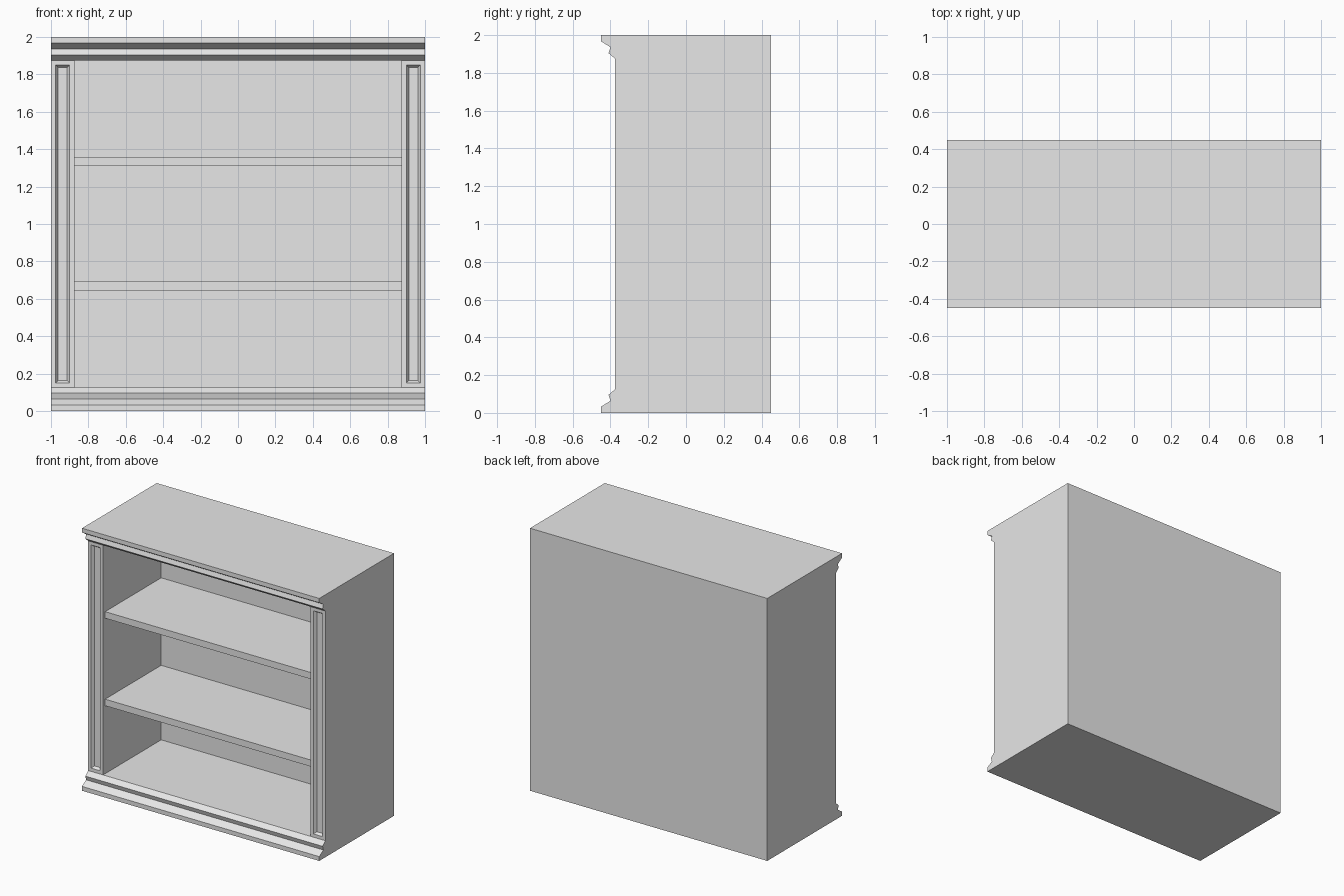
import bpy, bmesh

if "Cube" in bpy.data.objects:
    bpy.data.objects.remove(bpy.data.objects["Cube"], do_unlink=True)

# One plain grey for the whole bookcase
grey = bpy.data.materials.new("plain_grey")
grey.use_nodes = True
grey.diffuse_color = (0.8, 0.8, 0.8, 1)
grey.node_tree.nodes["Principled BSDF"].inputs["Base Color"].default_value = (0.8, 0.8, 0.8, 1)

HEIGHT, FRONT, BACK = 2.0, -0.375, 0.45
WALL = 0.125          # thickness of sides, back, top and base
INNER = 1 - WALL      # half width of the opening


def loft(name, first, second):
    """Solid between two matching outlines."""
    bm = bmesh.new()
    a = [bm.verts.new(p) for p in first]
    b = [bm.verts.new(p) for p in second]
    n = len(a)
    bm.faces.new(a)
    bm.faces.new(b[::-1])
    for i in range(n):
        j = (i + 1) % n
        bm.faces.new((a[j], a[i], b[i], b[j]))
    bmesh.ops.recalc_face_normals(bm, faces=bm.faces)
    mesh = bpy.data.meshes.new(name)
    bm.to_mesh(mesh)
    bm.free()
    mesh.materials.append(grey)
    obj = bpy.data.objects.new(name, mesh)
    bpy.context.collection.objects.link(obj)
    return obj


def rect(x0, x1, z0, z1, y):
    return [(x0, y, z0), (x1, y, z0), (x1, y, z1), (x0, y, z1)]


def box(name, x0, x1, y0, y1, z0, z1):
    return loft(name, rect(x0, x1, z0, z1, y0), rect(x0, x1, z0, z1, y1))


# Carcass: side profile with the moulding mirrored at base and cornice
moulding = [(-0.45, 0), (-0.45, 0.033), (-0.4, 0.064), (-0.41, 0.096), (FRONT, WALL)]
cornice = [(y, HEIGHT - z) for y, z in reversed(moulding)]
profile = moulding + cornice + [(BACK, HEIGHT), (BACK, 0)]
carcass = loft("carcass", [(-1, y, z) for y, z in profile], [(1, y, z) for y, z in profile])

# Cutters: the shelf opening and a bevelled recess in each front post
cutters = [box("opening_cutter", -INNER, INNER, -0.6, BACK - WALL, WALL, HEIGHT - WALL)]
DEPTH, SLOPE = 0.02, 0.013
for side in (-1, 1):
    def recess(grow, y):
        x, half = side * 0.9375, 0.0375 + grow
        return rect(x - half, x + half, 0.15 - grow, 1.85 + grow, y)
    cutters.append(loft("recess_cutter", recess(SLOPE / 2, FRONT - DEPTH / 2),
                        recess(-SLOPE, FRONT + DEPTH)))

for cutter in cutters:
    mod = carcass.modifiers.new("cut", "BOOLEAN")
    mod.operation, mod.solver, mod.object = "DIFFERENCE", "EXACT", cutter

# Bake the cuts into the carcass and drop the cutters
bpy.context.view_layer.update()
cut_mesh = bpy.data.meshes.new_from_object(
    carcass.evaluated_get(bpy.context.evaluated_depsgraph_get()))
carcass.modifiers.clear()
carcass.data = cut_mesh
for cutter in cutters:
    bpy.data.objects.remove(cutter, do_unlink=True)

# Two shelves, set slightly back from the front
for name, z in (("lower_shelf", HEIGHT / 3), ("upper_shelf", HEIGHT * 2 / 3)):
    box(name, -INNER, INNER, FRONT + 0.025, BACK - WALL, z - 0.024, z + 0.026)
